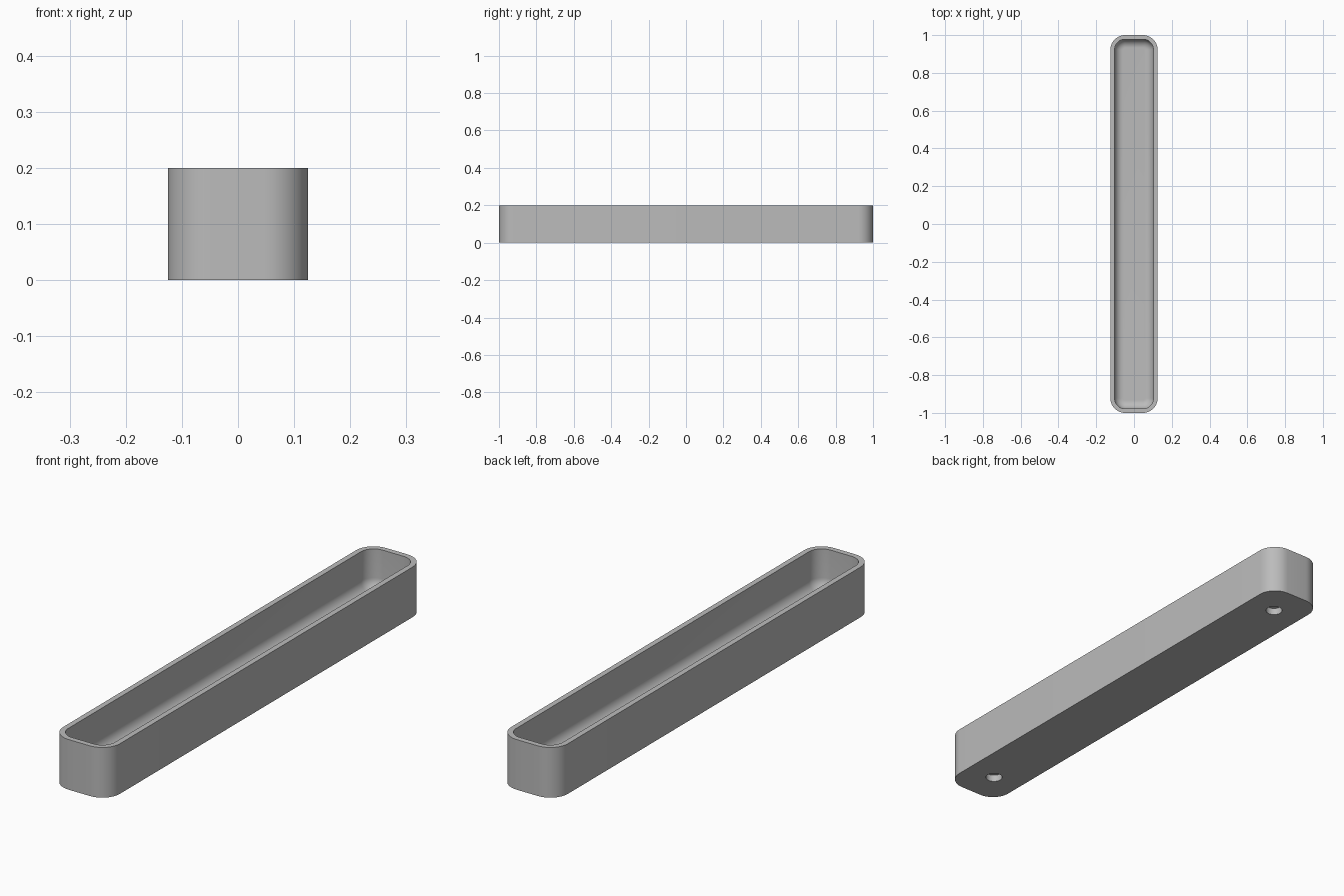
import bpy, bmesh, math

old = bpy.data.objects.get("Cube")
if old:
    bpy.data.objects.remove(old, do_unlink=True)

HALF_X, HALF_Y, HEIGHT = 0.125, 1.0, 0.2
CORNER, WALL = 0.078, 0.022
FLOOR, FILLET = 0.04, 0.045
HOLE_Y, HOLE_R, HOLE_DEPTH = 0.86, 0.032, 0.028
STEPS = 12

grey = bpy.data.materials.new("plain grey")
grey.use_nodes = True
colour = (0.5, 0.5, 0.5, 1)
grey.diffuse_color = colour
grey.node_tree.nodes["Principled BSDF"].inputs["Base Color"].default_value = colour


def ring(bm, inset, z):
    """Rounded rectangle of vertices, moved inwards by inset."""
    r = CORNER - inset
    verts = []
    for quarter, (sx, sy) in enumerate([(1, 1), (-1, 1), (-1, -1), (1, -1)]):
        cx, cy = sx * (HALF_X - CORNER), sy * (HALF_Y - CORNER)
        for i in range(STEPS + 1):
            a = (quarter + i / STEPS) * math.pi / 2
            verts.append(bm.verts.new((cx + r * math.cos(a), cy + r * math.sin(a), z)))
    return verts


# Profile as (inset, height): outer wall, rim, inner wall, rounded floor edge
profile = [(0, 0), (0, HEIGHT), (WALL, HEIGHT)]
for i in range(STEPS + 1):
    a = i / STEPS * math.pi / 2
    profile.append((WALL + FILLET * (1 - math.cos(a)), FLOOR + FILLET * (1 - math.sin(a))))

bm = bmesh.new()
rings = [ring(bm, *p) for p in profile]
for low, high in zip(rings, rings[1:]):
    n = len(low)
    for i in range(n):
        j = (i + 1) % n
        bm.faces.new((low[i], low[j], high[j], high[i]))
bm.faces.new(rings[0][::-1])
bm.faces.new(rings[-1])
mesh = bpy.data.meshes.new("tray")
bm.to_mesh(mesh)
bm.free()
mesh.materials.append(grey)
tray = bpy.data.objects.new("tray", mesh)
bpy.context.collection.objects.link(tray)

# Blind round holes in the underside, one near each end
for side in (-1, 1):
    bpy.ops.mesh.primitive_cylinder_add(vertices=32, radius=HOLE_R, depth=2 * HOLE_DEPTH,
                                        location=(0, side * HOLE_Y, 0))
    cutter = bpy.context.object
    cutter.name = "hole_cutter"
    cutter.hide_render = True
    cutter.data.materials.append(grey)
    bpy.ops.object.select_all(action="DESELECT")
    tray.select_set(True)
    bpy.context.view_layer.objects.active = tray
    cut = tray.modifiers.new("hole", "BOOLEAN")
    cut.operation, cut.solver, cut.object = "DIFFERENCE", "EXACT", cutter
    bpy.ops.object.modifier_apply(modifier=cut.name)
    bpy.data.objects.remove(cutter, do_unlink=True)

bpy.ops.object.shade_smooth_by_angle(angle=math.radians(35))
